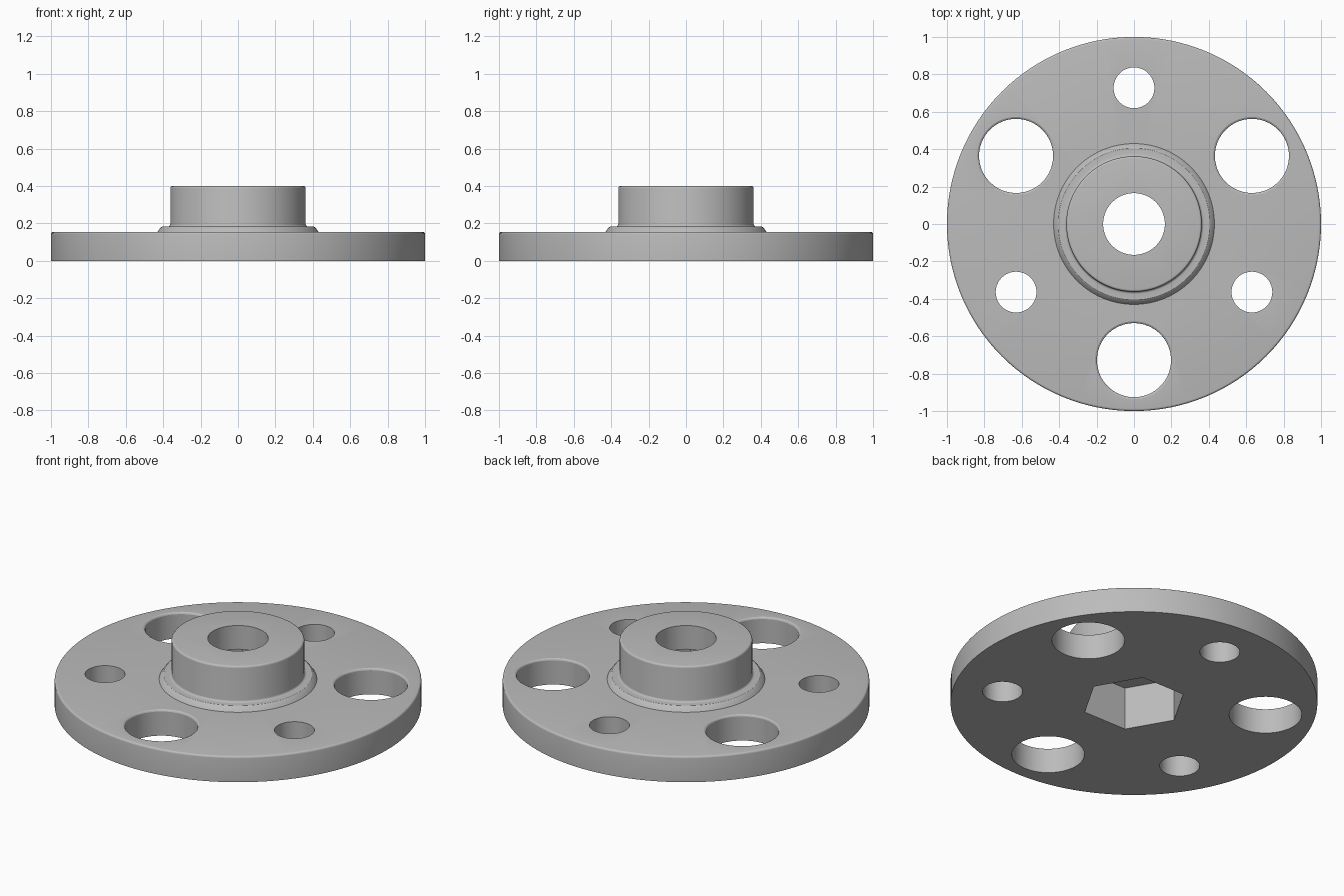
import bpy
import bmesh
from math import cos, sin, radians, tau

if "Cube" in bpy.data.objects:
    bpy.data.objects.remove(bpy.data.objects["Cube"])

grey = bpy.data.materials.new("machined grey")
grey.use_nodes = True
grey.diffuse_color = (0.5, 0.5, 0.5, 1)
grey.node_tree.nodes["Principled BSDF"].inputs["Base Color"].default_value = (0.5, 0.5, 0.5, 1)


def lathe(name, profile, sides, centre=(0, 0)):
    """Closed solid turned from (radius, z) points listed bottom to top."""
    bm = bmesh.new()
    rings = [[bm.verts.new((centre[0] + r * cos(tau * i / sides),
                            centre[1] + r * sin(tau * i / sides), z))
              for i in range(sides)] for r, z in profile]
    for low, high in zip(rings, rings[1:]):
        for i in range(sides):
            j = (i + 1) % sides
            bm.faces.new((low[i], low[j], high[j], high[i]))
    bm.faces.new(rings[0][::-1])
    bm.faces.new(rings[-1])
    mesh = bpy.data.meshes.new(name)
    bm.to_mesh(mesh)
    bm.free()
    mesh.materials.append(grey)
    obj = bpy.data.objects.new(name, mesh)
    bpy.context.collection.objects.link(obj)
    return obj


def arc(r, z, size, start, end, steps=4):
    """Points of a rounded corner around (r, z)."""
    angles = [radians(start + (end - start) * k / steps) for k in range(steps + 1)]
    return [(r + size * cos(a), z + size * sin(a)) for a in angles]


# Disc, raised collar and hub turned as one solid
THICK, TOP, HUB = 0.155, 0.4, 0.362
profile = [(1, 0)]
profile += arc(0.988, THICK - 0.012, 0.012, 0, 90)
profile += [(0.43, THICK), (0.414, 0.178), (0.405, 0.184)]
profile += arc(HUB + 0.012, 0.196, 0.012, 270, 180)
profile += arc(HUB - 0.012, TOP - 0.012, 0.012, 0, 90)
body = lathe("flanged_hub", profile, 128)

# Shaft bore and hexagonal pocket underneath
cutters = [
    lathe("bore_cutter", [(0.165, 0.1), (0.165, 0.5)], 64),
    lathe("hex_pocket_cutter", [(0.285, -0.1), (0.285, 0.257)], 6),
]

# Alternating large and small through holes; the large ones have a softened rim
RING = 0.728
for k in range(3):
    a = radians(30 + 120 * k)
    b = radians(90 + 120 * k)
    cutters.append(lathe("large_hole_cutter",
                         [(0.198, -0.1), (0.198, THICK - 0.01), (0.201, THICK - 0.004),
                          (0.208, THICK), (0.208, 0.3)],
                         64, (RING * cos(a), RING * sin(a))))
    cutters.append(lathe("small_hole_cutter", [(0.109, -0.1), (0.109, 0.3)],
                         48, (RING * cos(b), RING * sin(b))))

bpy.context.view_layer.objects.active = body
body.select_set(True)
for cutter in cutters:
    cut = body.modifiers.new("cut", "BOOLEAN")
    cut.operation = "DIFFERENCE"
    cut.solver = "EXACT"
    cut.object = cutter
    bpy.ops.object.modifier_apply(modifier=cut.name)
    bpy.data.objects.remove(cutter)

bpy.ops.object.shade_smooth_by_angle(angle=radians(25))
